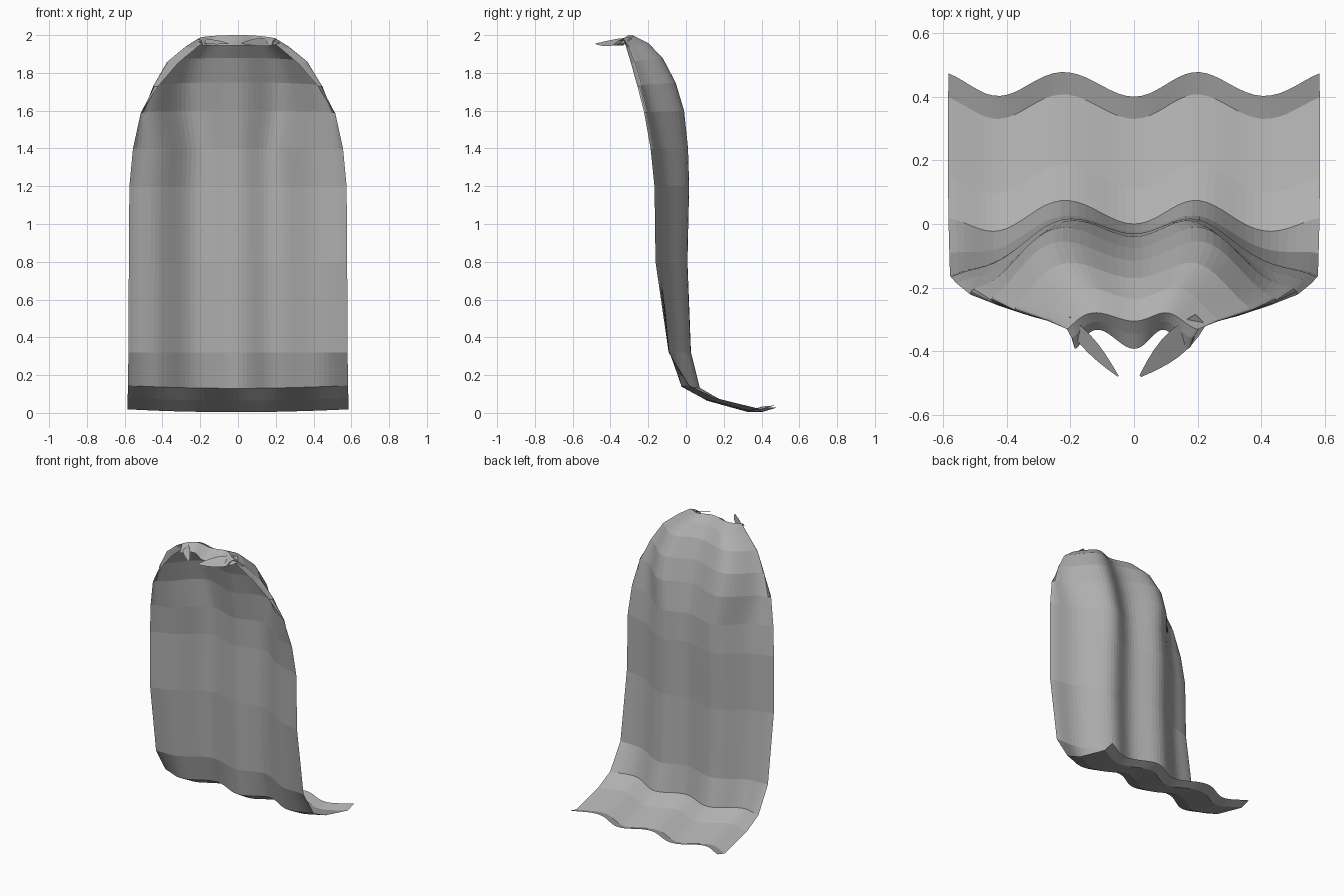
import bpy, math

if "Cube" in bpy.data.objects:
    bpy.data.objects.remove(bpy.data.objects["Cube"])

# Spine of the cape, hem to collar: z, y at centre, fold depth, forward pull of the edges, half width
PROFILE = [
    (.025, .40, .077, .005, .582),
    (.004, .33, .077, 0, .584),
    (.065, .11, .08, -.03, .584),
    (.13, 0, .078, -.05, .583),
    (.32, -.025, .06, -.12, .58),
    (.8, -.035, .055, -.175, .578),
    (1.2, -.03, .06, -.19, .575),
    (1.4, -.04, .065, -.205, .556),
    (1.6, -.075, .08, -.217, .545),
    (1.75, -.115, .075, -.208, .485),
    (1.88, -.17, .06, -.174, .40),
    (1.96, -.235, .045, -.12, .295),
    (2.0, -.305, .03, -.05, .225),
    (1.972, -.345, .04, -.025, .21),
    (1.945, -.392, .06, 0, .2),
]
HALF = 24   # columns per side


def cloth_point(u, z, y, fold, pull, w):
    """Point across the cloth: u runs from -1 (one front edge) to 1 (the other)."""
    a, side = abs(u), math.copysign(1, u)
    gather = max(0, min(1, (z - 1.45) / .4))
    x = w * ((1 - gather) * a + gather * math.sin(1.5 * a)) - .08 * gather * min(1, w * 3) * a**12
    x = side * x - .014 * math.sin(math.pi * a)**2
    y += fold * (1 - math.cos(2 * math.pi * a / .72)) / 2 + pull * a**2.5
    z += (.015 if z < .2 else -.03 * gather * (w > .21)) * a * a
    return x, y, z


grey = bpy.data.materials.new("dark_grey_cloth")
grey.diffuse_color = (.43, .43, .43, 1)
grey.use_nodes = True
grey.node_tree.nodes["Principled BSDF"].inputs["Base Color"].default_value = grey.diffuse_color


def make(name, verts, faces):
    me = bpy.data.meshes.new(name)
    me.from_pydata(verts, [], faces)
    me.materials.append(grey)
    ob = bpy.data.objects.new(name, me)
    bpy.context.collection.objects.link(ob)
    return ob


# Draped cloth, lofted through the profile rows
n = 2 * HALF + 1
verts = [cloth_point(c / HALF - 1, *row) for row in PROFILE for c in range(n)]
faces = [(a, a + 1, a + 1 + n, a + n)
         for r in range(len(PROFILE) - 1) for a in range(r * n, r * n + n - 1)]
make("cape_cloth", verts, faces)

# Gathered collar ends: leaf-shaped strips reaching from the shoulders to the throat
for name, side, tip, width in (("collar_end_left", -1, .05, .022), ("collar_end_right", 1, .02, .04)):
    strip = []
    for i in range(7):
        t = i / 6
        x, y, z = .21 + (tip - .21) * t, -.3 - .178 * t, 1.975 - .02 * t
        half = width * math.sin(math.pi * (.2 + .77 * t))
        strip += [(side * (x - half * .7), y + half * .7, z + half * .4),
                  (side * (x + half * .7), y - half * .7, z - half * .6)]
    make(name, strip, [(i, i + 1, i + 3, i + 2) for i in range(0, 12, 2)])
